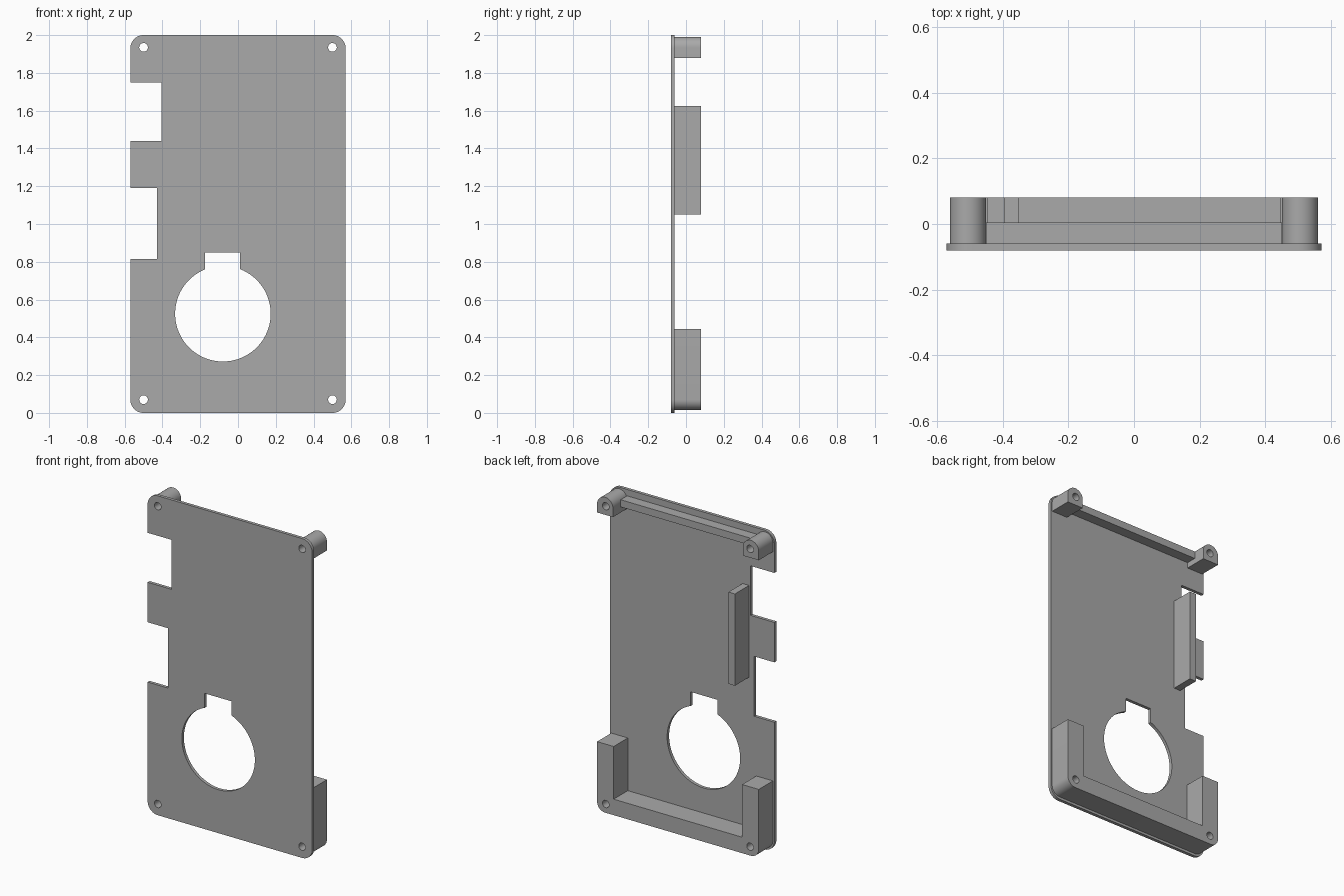
import bpy, bmesh
from math import acos, cos, sin, pi
from mathutils import Vector

if "Cube" in bpy.data.objects:
    bpy.data.objects.remove(bpy.data.objects["Cube"], do_unlink=True)

grey = bpy.data.materials.new("plain_grey")
grey.use_nodes = True
grey.diffuse_color = (0.4, 0.4, 0.4, 1)
grey.node_tree.nodes["Principled BSDF"].inputs["Base Color"].default_value = (0.4, 0.4, 0.4, 1)

FRONT, INNER, BACK = -0.08, -0.06, 0.08


def fillet(corners, steps=12):
    """Outline in x, z; a third value on a corner is its rounding radius."""
    out = []
    for i, c in enumerate(corners):
        p = Vector(c[:2])
        if len(c) == 2:
            out.append(p)
            continue
        prev = (Vector(corners[i - 1][:2]) - p).normalized()
        nxt = (Vector(corners[(i + 1) % len(corners)][:2]) - p).normalized()
        r = c[2]
        mid = p + r * (prev + nxt)
        for k in range(steps + 1):
            t = pi / 2 * k / steps
            out.append(mid - r * (nxt * cos(t) + prev * sin(t)))
    return out


def circle(x, z, r, start=0, end=2 * pi, n=48):
    return [Vector((x + r * cos(start + (end - start) * k / n),
                    z + r * sin(start + (end - start) * k / n))) for k in range(n)]


def prism(name, outline, y0, y1):
    bm = bmesh.new()
    face = bm.faces.new([bm.verts.new((p[0], y0, p[1])) for p in outline])
    ext = bmesh.ops.extrude_face_region(bm, geom=[face])
    verts = [g for g in ext["geom"] if isinstance(g, bmesh.types.BMVert)]
    bmesh.ops.translate(bm, verts=verts, vec=(0, y1 - y0, 0))
    bmesh.ops.recalc_face_normals(bm, faces=bm.faces)
    mesh = bpy.data.meshes.new(name)
    bm.to_mesh(mesh)
    bm.free()
    mesh.materials.append(grey)
    ob = bpy.data.objects.new(name, mesh)
    bpy.context.collection.objects.link(ob)
    return ob


def box(name, x0, x1, z0, z1, y0, y1):
    return prism(name, [(x0, z0), (x1, z0), (x1, z1), (x0, z1)], y0, y1)


def activate(ob):
    bpy.ops.object.select_all(action="DESELECT")
    ob.select_set(True)
    bpy.context.view_layer.objects.active = ob


def cut(ob, outline):
    """Cut an outline right through a part."""
    cutter = prism("cutter", outline, -0.3, 0.3)
    cutter.hide_render = True
    mod = ob.modifiers.new("cut", "BOOLEAN")
    mod.operation, mod.solver, mod.object = "DIFFERENCE", "EXACT", cutter
    activate(ob)
    bpy.ops.object.modifier_apply(modifier=mod.name)
    bpy.data.objects.remove(cutter, do_unlink=True)


# Cover plate with rounded corners and two side notches
W, R = 0.57, 0.07
plate = prism("cover_plate", fillet([
    (-W, 0, R), (W, 0, R), (W, 2, R), (-W, 2, R),
    (-W, 1.75), (-0.405, 1.75), (-0.405, 1.44), (-W, 1.44),
    (-W, 1.19), (-0.43, 1.19), (-0.43, 0.815), (-W, 0.815)]), FRONT, INNER)

# Round opening with a square key slot above it
cx, cz, r, left, right, top = -0.08, 0.525, 0.253, -0.175, 0.01, 0.85
a_left, a_right = acos((left - cx) / r), acos((right - cx) / r) + 2 * pi
keyhole = circle(cx, cz, r, a_left, a_right, 72)
keyhole += circle(cx, cz, r, a_right, a_right + 1, 1) + [(right, top), (left, top)]
cut(plate, keyhole)

# Bottom frame: base rail with a raised arm at each end
E, B, A = 0.56, 0.015, 0.445
frame = prism("bottom_frame", fillet([
    (-E, B, 0.055), (E, B, 0.055), (E, A), (A, A),
    (A, 0.115), (-A, 0.115), (-A, A), (-E, A)]), INNER, BACK)

# Top screw posts: square below, half round above
posts = []
for side, s in (("right", -1), ("left", 1)):
    x0, x1 = s * 0.505 - 0.055, s * 0.505 + 0.055
    posts.append(prism("top_post_" + side, fillet([
        (x0, 1.88), (x1, 1.88), (x1, 1.99, 0.055), (x0, 1.99, 0.055)]), INNER, BACK))

# Shallow rail between the posts, and the upright side rib
box("top_rail", -0.45, 0.45, 1.915, 1.96, INNER, 0.004)
box("side_rib", -0.395, -0.35, 1.05, 1.625, INNER, BACK)

# Screw holes
for i, s in enumerate((-1, 1)):
    for z, parts in ((0.07, (plate, frame)), (1.935, (plate, posts[i]))):
        for part in parts:
            cut(part, circle(s * 0.5, z, 0.023, n=32))

# Smooth the round walls, keep the edges sharp
for ob in [plate, frame] + posts:
    activate(ob)
    bpy.ops.object.shade_smooth_by_angle(angle=0.5)
